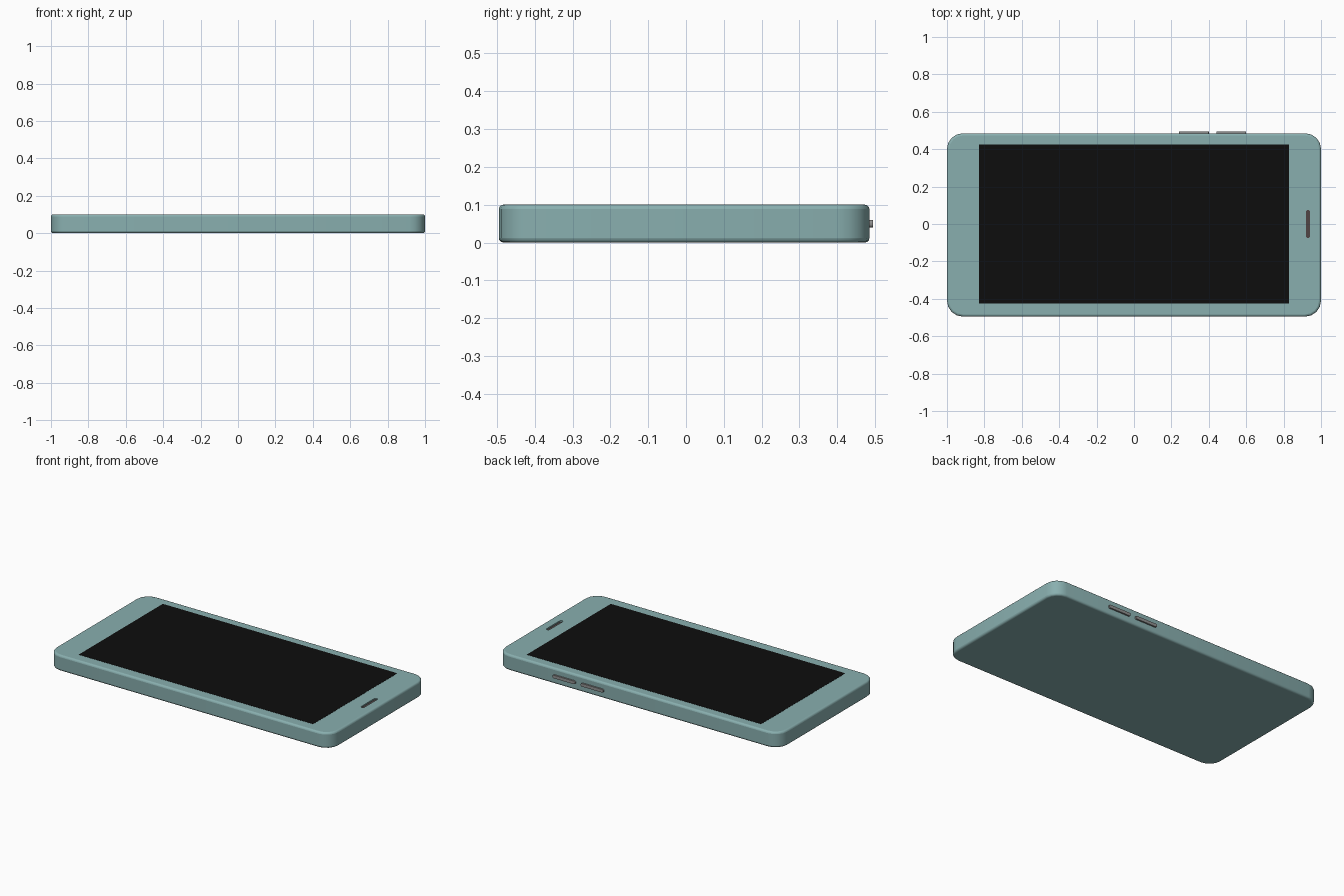
import bpy, bmesh
from math import sin, cos, pi

if "Cube" in bpy.data.objects:
    bpy.data.objects.remove(bpy.data.objects["Cube"])


def material(name, rgb):
    m = bpy.data.materials.new(name)
    m.diffuse_color = (*rgb, 1)
    m.use_nodes = True
    m.node_tree.nodes["Principled BSDF"].inputs["Base Color"].default_value = m.diffuse_color
    return m


teal = material("teal", (0.25, 0.43, 0.43))
black = material("black", (0.004, 0.004, 0.004))
dark = material("dark", (0.08, 0.06, 0.06))
grey = material("button_grey", (0.28, 0.28, 0.28))


def slab(name, center, half, radius, height, mat, axis="Z", segs=4, bevel=0):
    """Rounded rectangle extruded along an axis, centred on the given point."""
    hx, hy = half
    bm = bmesh.new()
    pts = []
    for i, (sx, sy) in enumerate([(1, 1), (-1, 1), (-1, -1), (1, -1)]):
        for k in range(segs + 1 if radius else 1):
            a = (i + k / segs) * pi / 2
            pts.append((sx * (hx - radius) + radius * cos(a),
                        sy * (hy - radius) + radius * sin(a)))
    face = bm.faces.new([bm.verts.new((u, v, -height / 2)) for u, v in pts])
    ext = bmesh.ops.extrude_face_region(bm, geom=[face])
    bmesh.ops.translate(bm, vec=(0, 0, height),
                        verts=[g for g in ext["geom"] if isinstance(g, bmesh.types.BMVert)])
    for v in bm.verts:
        x, y, z = v.co
        v.co = {"Z": (x, y, z), "Y": (x, z, y), "X": (z, x, y)}[axis]
    bmesh.ops.recalc_face_normals(bm, faces=bm.faces)
    me = bpy.data.meshes.new(name)
    bm.to_mesh(me)
    bm.free()
    ob = bpy.data.objects.new(name, me)
    bpy.context.collection.objects.link(ob)
    ob.location = center
    me.materials.append(mat)
    if bevel:
        b = ob.modifiers.new("rim", "BEVEL")
        b.width, b.segments, b.angle_limit = bevel, 3, 1.0
    return ob


def cut(body, cutter):
    cutter.hide_render = True
    cutter.display_type = "WIRE"
    m = body.modifiers.new(cutter.name, "BOOLEAN")
    m.object, m.operation, m.solver = cutter, "DIFFERENCE", "EXACT"


# Case with rounded corners and a softened rim
case = slab("case", (0, -0.005, 0.05), (1, 0.49), 0.085, 0.1, teal, bevel=0.012)

# Recesses for the earpiece and the charging port
cut(case, slab("earpiece_cutter", (0.93, 0, 0.1), (0.011, 0.075), 0.01, 0.03, dark))
cut(case, slab("port_cutter", (-1, 0, 0.05), (0.035, 0.009), 0.008, 0.08, teal, axis="X"))
bpy.context.view_layer.objects.active = case
case.select_set(True)
bpy.ops.object.shade_smooth_by_angle(angle=0.7)

# Dark grille at the bottom of the earpiece
slab("earpiece", (0.93, 0, 0.089), (0.011, 0.075), 0.01, 0.006, dark)

# Screen lying on the front face
slab("screen", (0, 0, 0.0985), (0.83, 0.425), 0, 0.005, black)

# Volume and power buttons on the long side
for name, x in (("volume_button", 0.32), ("power_button", 0.52)):
    slab(name, (x, 0.485, 0.05), (0.08, 0.01), 0.008, 0.02, grey, axis="Y")
